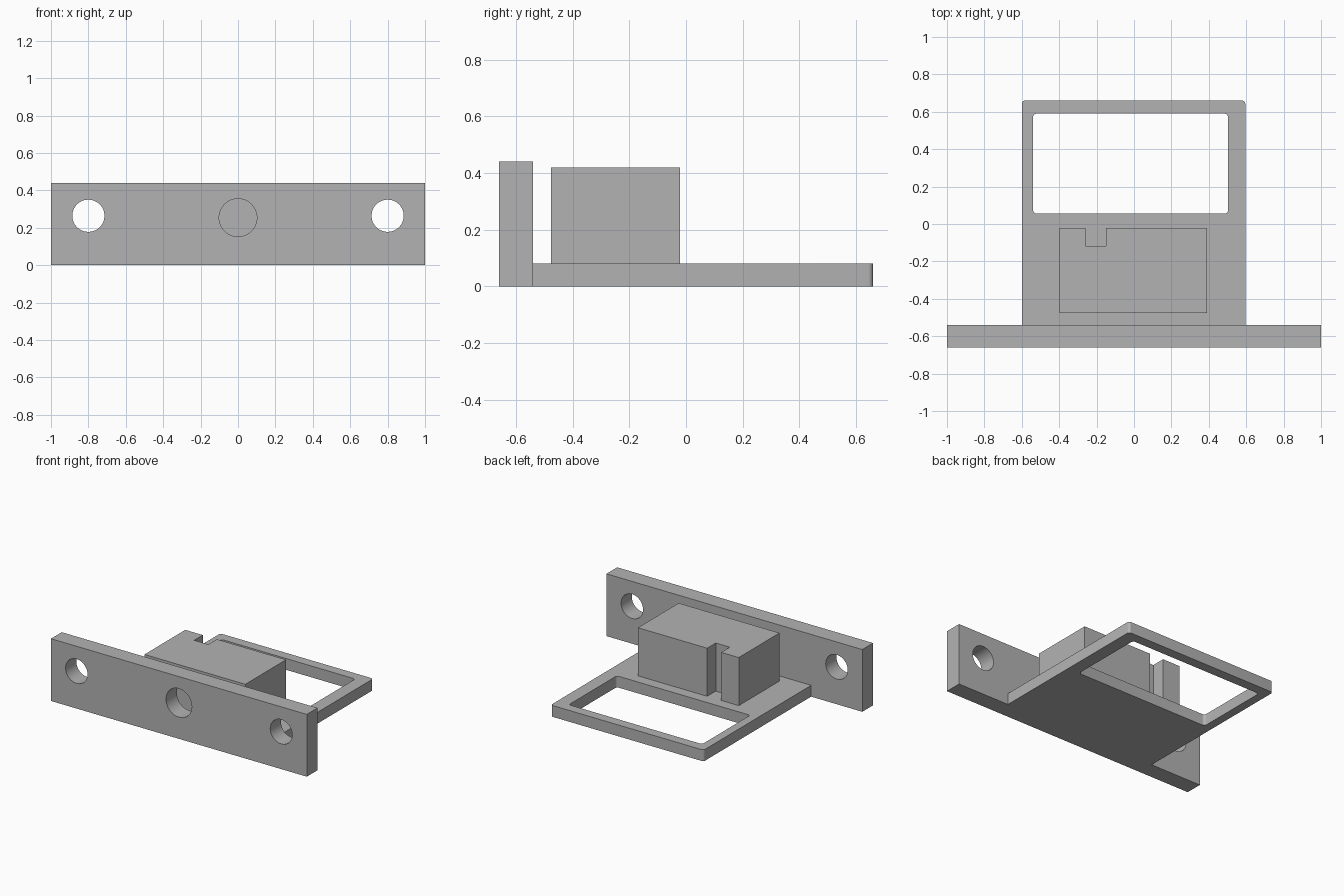
import bpy
import bmesh
from math import cos, sin, pi
from mathutils import Matrix, Vector

default = bpy.data.objects.get("Cube")
if default:
    bpy.data.objects.remove(default, do_unlink=True)

grey = bpy.data.materials.new("plain grey")
grey.use_nodes = True
colour = (0.45, 0.45, 0.45, 1)
grey.diffuse_color = colour
grey.node_tree.nodes["Principled BSDF"].inputs["Base Color"].default_value = colour


def prism(name, outline, z0, z1, turn=None):
    """Extrude a flat outline from z0 to z1, optionally turned afterwards."""
    bm = bmesh.new()
    face = bm.faces.new([bm.verts.new((x, y, z0)) for x, y in outline])
    top = bmesh.ops.extrude_face_region(bm, geom=[face])["geom"]
    bmesh.ops.translate(bm, vec=(0, 0, z1 - z0),
                        verts=[g for g in top if isinstance(g, bmesh.types.BMVert)])
    if turn:
        bm.transform(turn)
    bmesh.ops.recalc_face_normals(bm, faces=bm.faces)
    mesh = bpy.data.meshes.new(name)
    bm.to_mesh(mesh)
    bm.free()
    mesh.materials.append(grey)
    obj = bpy.data.objects.new(name, mesh)
    bpy.context.collection.objects.link(obj)
    return obj


def rounded(x0, x1, y0, y1, front_r, back_r, steps=6):
    """Rectangle outline with separate front and back corner radii."""
    corners = [(x1, y1, -1, -1, back_r), (x0, y1, 1, -1, back_r),
               (x0, y0, 1, 1, front_r), (x1, y0, -1, 1, front_r)]
    points = []
    for i, (x, y, sx, sy, r) in enumerate(corners):
        if r == 0:
            points.append((x, y))
            continue
        for k in range(steps + 1):
            a = (i + k / steps) * pi / 2
            points.append((x + sx * r + r * cos(a), y + sy * r + r * sin(a)))
    return points


def circle(x, y, r, sides=48):
    return [(x + r * cos(2 * pi * k / sides), y + r * sin(2 * pi * k / sides))
            for k in range(sides)]


def cut(obj, cutters):
    """Subtract the cutters, bake the result and remove them."""
    for c in cutters:
        c.hide_render = True
        mod = obj.modifiers.new("cut", 'BOOLEAN')
        mod.operation = 'DIFFERENCE'
        mod.solver = 'EXACT'
        mod.object = c
    graph = bpy.context.evaluated_depsgraph_get()
    mesh = bpy.data.meshes.new_from_object(obj.evaluated_get(graph))
    obj.modifiers.clear()
    obj.data = mesh
    for c in cutters:
        bpy.data.objects.remove(c, do_unlink=True)


# Upright mounting plate with two screw holes and a central hole
upright = Matrix.Rotation(pi / 2, 4, 'X')
plate = prism("mounting_plate", rounded(-1, 1, 0, 0.44, 0, 0), 0.54, 0.66, upright)
holes = [(-0.8, 0.264, 0.086), (0, 0.254, 0.101), (0.8, 0.264, 0.086)]
cut(plate, [prism("hole_cutter", circle(*h), 0.5, 0.7, upright) for h in holes])

# Flat base with a rounded rectangular window
base = prism("base_frame", rounded(-0.6, 0.595, -0.54, 0.66, 0, 0.018), 0, 0.08)
window = prism("window_cutter", rounded(-0.54, 0.503, 0.055, 0.59, 0.02, 0.02), -0.1, 0.2)
cut(base, [window])

# Block with a slot in its back face
block_outline = [(-0.397, -0.477), (0.391, -0.477), (0.391, -0.022), (-0.15, -0.022),
                 (-0.15, -0.118), (-0.26, -0.118), (-0.26, -0.022), (-0.397, -0.022)]
block = prism("slotted_block", block_outline, 0.08, 0.42)

# Smooth the curved walls, keep the edges sharp
bpy.ops.object.select_all(action='DESELECT')
for part in (plate, base, block):
    part.select_set(True)
bpy.context.view_layer.objects.active = plate
bpy.ops.object.shade_smooth_by_angle(angle=pi / 6)
